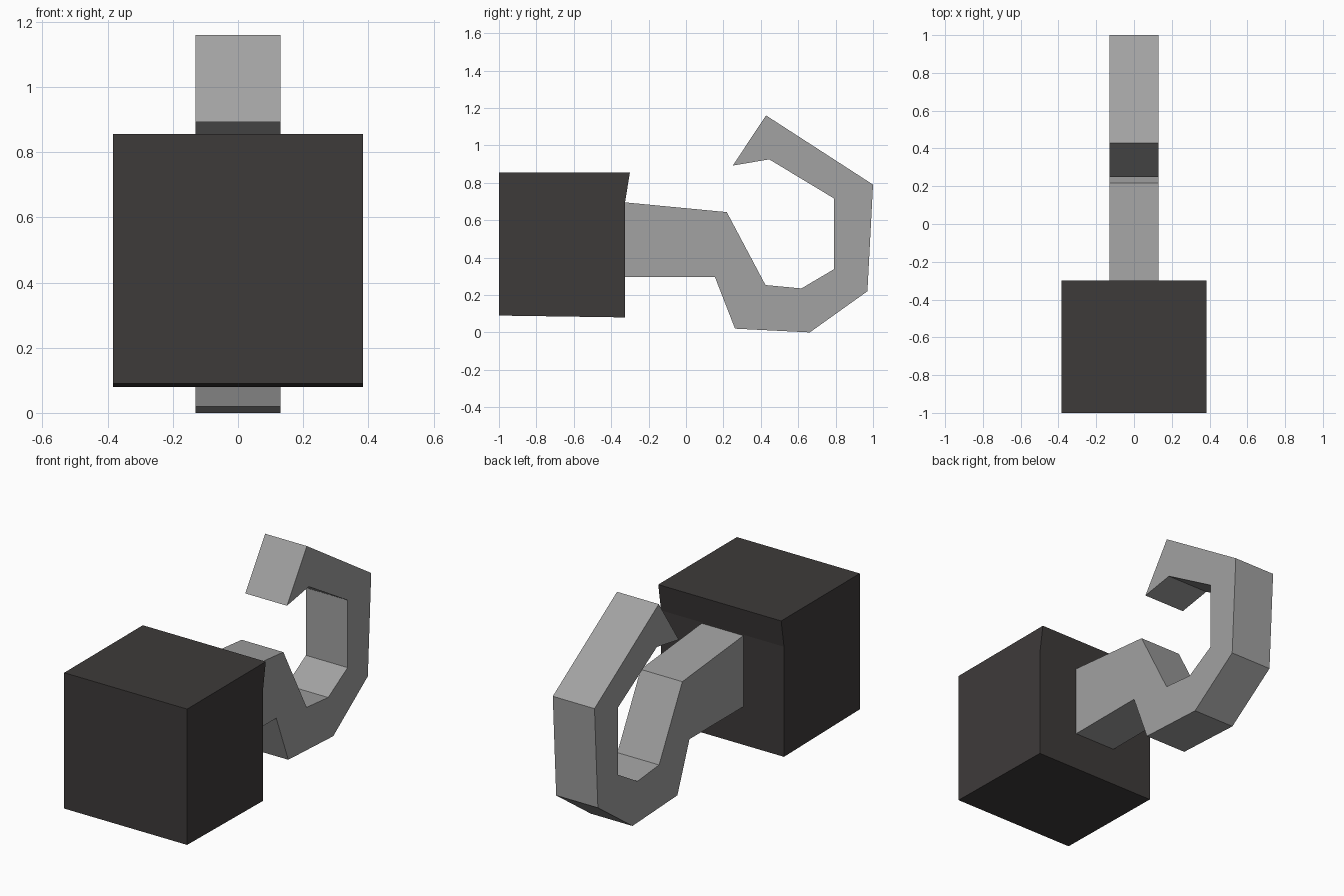
import bpy, bmesh

if "Cube" in bpy.data.objects:
    bpy.data.objects.remove(bpy.data.objects["Cube"])


def extrude_profile(name, profile, x0, x1, color):
    """Extrude a side (y, z) outline along x into a closed solid."""
    bm = bmesh.new()
    face = bm.faces.new([bm.verts.new((x0, y, z)) for y, z in profile])
    ext = bmesh.ops.extrude_face_region(bm, geom=[face], use_keep_orig=True)
    verts = [g for g in ext["geom"] if isinstance(g, bmesh.types.BMVert)]
    bmesh.ops.translate(bm, verts=verts, vec=(x1 - x0, 0, 0))
    bmesh.ops.recalc_face_normals(bm, faces=bm.faces)
    mesh = bpy.data.meshes.new(name)
    bm.to_mesh(mesh)
    bm.free()
    mat = bpy.data.materials.new(name + "_color")
    mat.diffuse_color = color
    mat.use_nodes = True
    mat.node_tree.nodes["Principled BSDF"].inputs["Base Color"].default_value = mat.diffuse_color
    mesh.materials.append(mat)
    obj = bpy.data.objects.new(name, mesh)
    bpy.context.collection.objects.link(obj)
    return obj


# Dark block, with the top of its rear face leaning out
extrude_profile("block", [
    (-1.0, 0.09), (-0.325, 0.08), (-0.325, 0.70),
    (-0.30, 0.855), (-1.0, 0.855)], -0.383, 0.383, (0.048, 0.043, 0.042, 1))

# Hook: shank, curl and pointed tip
outer = [(-0.325, 0.295), (0.155, 0.295), (0.262, 0.02), (0.662, 0.0),
         (0.97, 0.22), (1.0, 0.79), (0.428, 1.16), (0.25, 0.892)]
inner = [(0.445, 0.925), (0.79, 0.717), (0.79, 0.337), (0.617, 0.235),
         (0.425, 0.253), (0.218, 0.643), (-0.325, 0.695)]
extrude_profile("hook", outer + inner, -0.13, 0.13, (0.36, 0.36, 0.36, 1))
